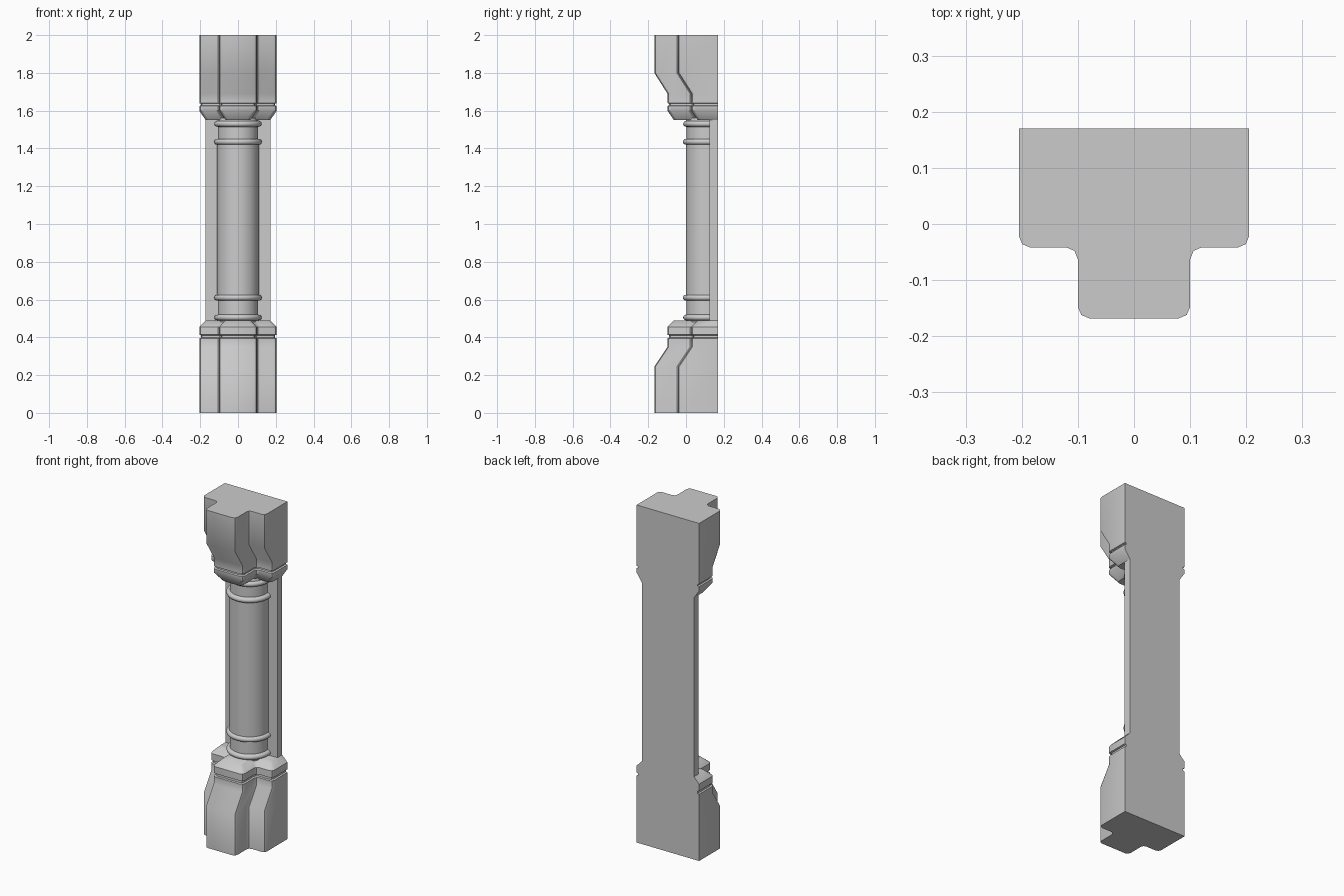
import bpy, bmesh
from math import pi, sin, cos, radians

if "Cube" in bpy.data.objects:
    bpy.data.objects.remove(bpy.data.objects["Cube"])

BACK = 0.17        # flat rear plane
AXIS_Y = 0.11      # centre of the half column
SLAB_Y = 0.125     # front of the backing slab


def loft(name, rings, closed):
    """Skin a stack of equal-length point rings; cap the ends when closed."""
    bm = bmesh.new()
    rows = [[bm.verts.new(p) for p in r] for r in rings]
    n = len(rows[0])
    for a, b in zip(rows, rows[1:]):
        for i in range(n if closed else n - 1):
            j = (i + 1) % n
            bm.faces.new((a[i], a[j], b[j], b[i]))
    if closed:
        bm.faces.new(rows[0][::-1])
        bm.faces.new(rows[-1])
    if closed:
        bmesh.ops.recalc_face_normals(bm, faces=bm.faces[:])
    me = bpy.data.meshes.new(name)
    bm.to_mesh(me)
    bm.free()
    ob = bpy.data.objects.new(name, me)
    bpy.context.collection.objects.link(ob)
    bpy.ops.object.select_all(action='DESELECT')
    ob.select_set(True)
    bpy.context.view_layer.objects.active = ob
    bpy.ops.object.shade_smooth_by_angle(angle=radians(40))
    return ob


# T-shaped section with softened corners (right half, nose to shoulder)
HALF = [(0.08, -0.168), (0.094, -0.162), (0.10, -0.148),
        (0.10, -0.063), (0.106, -0.048), (0.12, -0.042),
        (0.185, -0.042), (0.199, -0.036), (0.205, -0.022)]


def section(z, shift, inset):
    right = [(x - inset, y + shift + inset, z) for x, y in HALF]
    right.append((0.205 - inset, BACK, z))
    return right + [(-x, y, z) for x, y, z in reversed(right)]


def block(name, levels):
    return loft(name, [section(*l) for l in levels], True)


# Plinth and capital: (height, forward face pulled back, inset)
block("base_block", [(0, 0, 0), (0.245, 0, 0), (0.35, 0.07, 0), (0.395, 0.07, 0),
                     (0.398, 0.07, 0.009), (0.411, 0.07, 0.009), (0.414, 0.07, 0),
                     (0.455, 0.07, 0), (0.49, 0.07, 0.034)])
block("top_block", [(1.55, 0.07, 0.034), (1.60, 0.07, 0), (1.625, 0.07, 0),
                    (1.628, 0.07, 0.009), (1.637, 0.07, 0.009), (1.64, 0.07, 0),
                    (1.69, 0.07, 0), (1.80, 0, 0), (2.0, 0, 0)])

# Backing slab between the blocks
w = 0.171
loft("back_slab", [[(-w, SLAB_Y, z), (w, SLAB_Y, z), (w, BACK, z), (-w, BACK, z)]
                   for z in (0.49, 1.55)], True)


# Half-round column with bead mouldings
def bead(z, r, h=0.015, steps=8):
    return [(r + h * sin(pi * k / steps), z - h * cos(pi * k / steps))
            for k in range(steps + 1)]


NECK, SHAFT = 0.107, 0.111
profile = ([(NECK, 0.48)] + bead(0.505, NECK + 0.003) + [(NECK, 0.521), (NECK, 0.594)]
           + bead(0.61, SHAFT) + bead(1.435, SHAFT)
           + [(NECK, 1.451), (NECK, 1.514)] + bead(1.53, NECK + 0.003) + [(NECK, 1.56)])


def half_ring(r, z, steps=24):
    arc = [(r * cos(pi + pi * k / steps), AXIS_Y + r * sin(pi + pi * k / steps), z)
           for k in range(steps + 1)]
    return [(-r, SLAB_Y + 0.005, z)] + arc + [(r, SLAB_Y + 0.005, z)]


loft("half_column", [half_ring(r, z) for r, z in profile], False)
